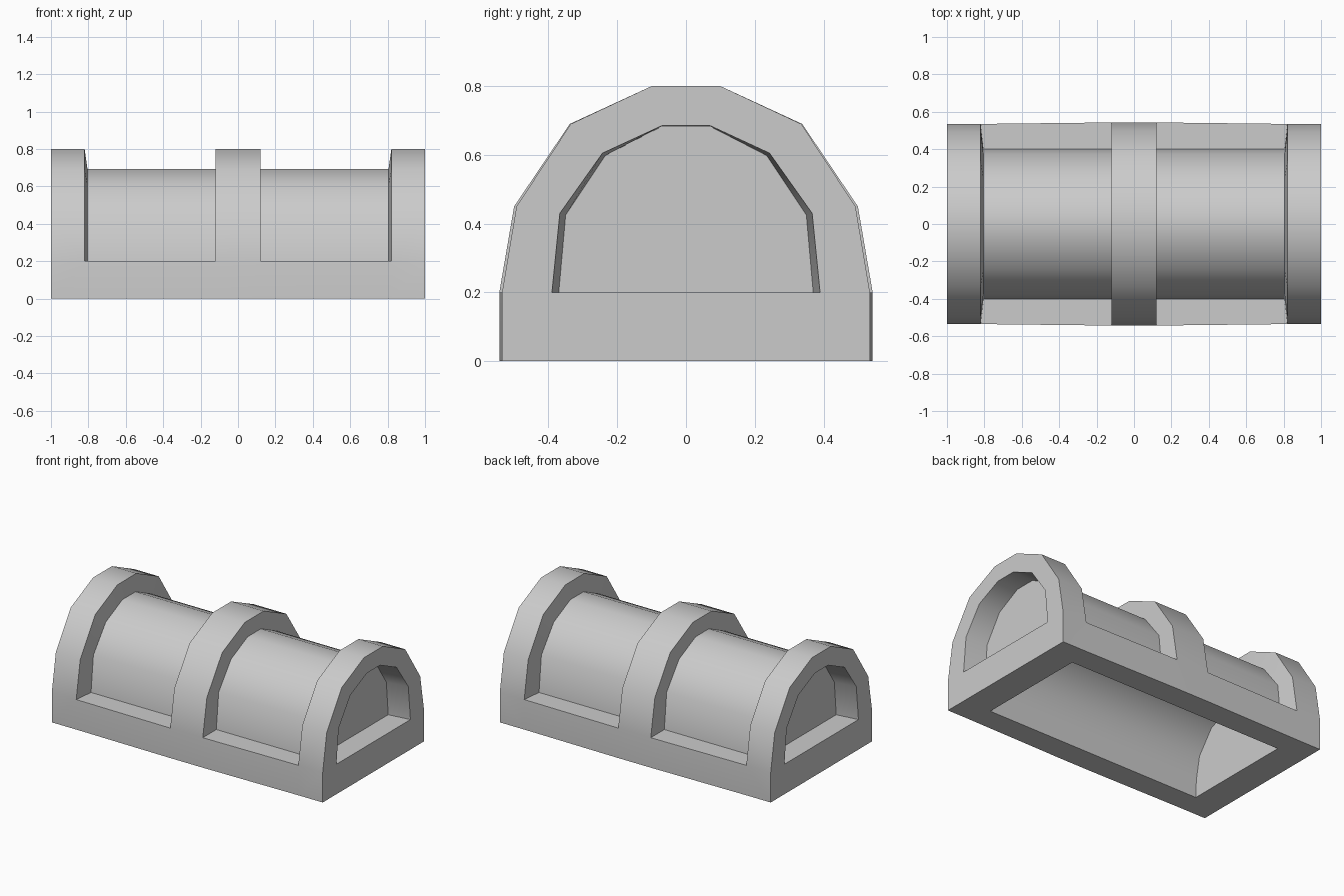
import bpy, bmesh
from math import radians

if "Cube" in bpy.data.objects:
    bpy.data.objects.remove(bpy.data.objects["Cube"])

# Half profiles (y, z) from the sill up to the crown
OUTER = [(.535, .2), (.493, .45), (.335, .69), (.1, .8)]
OUTER_MID = [(.543, .2), (.5, .45), (.338, .69), (.1, .8)]
PANEL = [(.40, .2), (.375, .44), (.245, .61), (.07, .693)]
MOUTH = [(.39, .2), (.367, .43), (.243, .605), (.07, .685)]
RECESS = [(.37, .2), (.35, .425), (.235, .598), (.07, .683)]
# The cavity below is a smaller copy of the outer profile
CAVITY = [(.38, 0)] + [(y * .7, z * .6) for y, z in OUTER]
END = .805     # where side panels stop
CAP = .85      # back of the end recesses


def ring(half, x):
    pts = half + [(-y, z) for y, z in reversed(half)]
    return [(x, y, z) for y, z in pts]


def strip(faces, a, b):
    for i in range(len(a) - 1):
        faces.append([a[i], a[i + 1], b[i + 1], b[i]])


def build(name, faces, flip=False):
    bm = bmesh.new()
    for f in faces:
        bm.faces.new([bm.verts.new(p) for p in f])
    bmesh.ops.remove_doubles(bm, verts=bm.verts, dist=1e-4)
    bmesh.ops.recalc_face_normals(bm, faces=bm.faces)
    if flip:
        bmesh.ops.reverse_faces(bm, faces=bm.faces)
    me = bpy.data.meshes.new(name)
    bm.to_mesh(me)
    bm.free()
    ob = bpy.data.objects.new(name, me)
    bpy.context.collection.objects.link(ob)
    bpy.ops.object.select_all(action='DESELECT')
    ob.select_set(True)
    bpy.context.view_layer.objects.active = ob
    bpy.ops.object.shade_smooth_by_angle(angle=radians(40))
    return ob


body = []
# Centre arch
strip(body, ring(OUTER_MID, -.12), ring(OUTER_MID, .12))
for s in (-1, 1):
    strip(body, ring(OUTER_MID, .12 * s), ring(PANEL, .12 * s))
    # Recessed side panels
    strip(body, ring(PANEL, .12 * s), ring(PANEL, END * s))
    # End arches with recessed openings
    strip(body, ring(OUTER, s), ring(OUTER, .82 * s))
    strip(body, ring(OUTER, .82 * s), ring(PANEL, END * s))
    strip(body, ring(OUTER, s), ring(MOUTH, s))
    strip(body, ring(MOUTH, s), ring(RECESS, CAP * s))
    body.append(ring(RECESS, CAP * s))
    # End sill and end face of the base
    body.append([(s, -.39, .2), (s, .39, .2), (CAP * s, .37, .2), (CAP * s, -.37, .2)])
    body.append([(s, -.535, 0), (s, .535, 0), (s, .535, .2), (s, .39, .2),
                 (s, -.39, .2), (s, -.535, .2)])
    # End of the bottom rim
    body.append([(s, -.535, 0), (s, .535, 0), (.8 * s, .38, 0), (.8 * s, -.38, 0)])

# Base sides, side sills and the long parts of the bottom rim
stations = [(-1, .535), (-.82, .535), (-.12, .543), (.12, .543), (.82, .535), (1, .535)]
for t in (-1, 1):
    low = [(x, y * t, 0) for x, y in stations]
    strip(body, low, [(x, y, .2) for x, y, z in low])
    for s in (-1, 1):
        body.append([(.82 * s, .535 * t, .2), (.12 * s, .543 * t, .2),
                     (.12 * s, .4 * t, .2), (END * s, .4 * t, .2)])
    body.append(low + [(.8, .38 * t, 0), (-.8, .38 * t, 0)])

# Hollow underside
strip(body, ring(CAVITY, -.8), ring(CAVITY, .8))
for x in (-.8, .8):
    body.append(ring(CAVITY, x))
build("arched_body", body)
